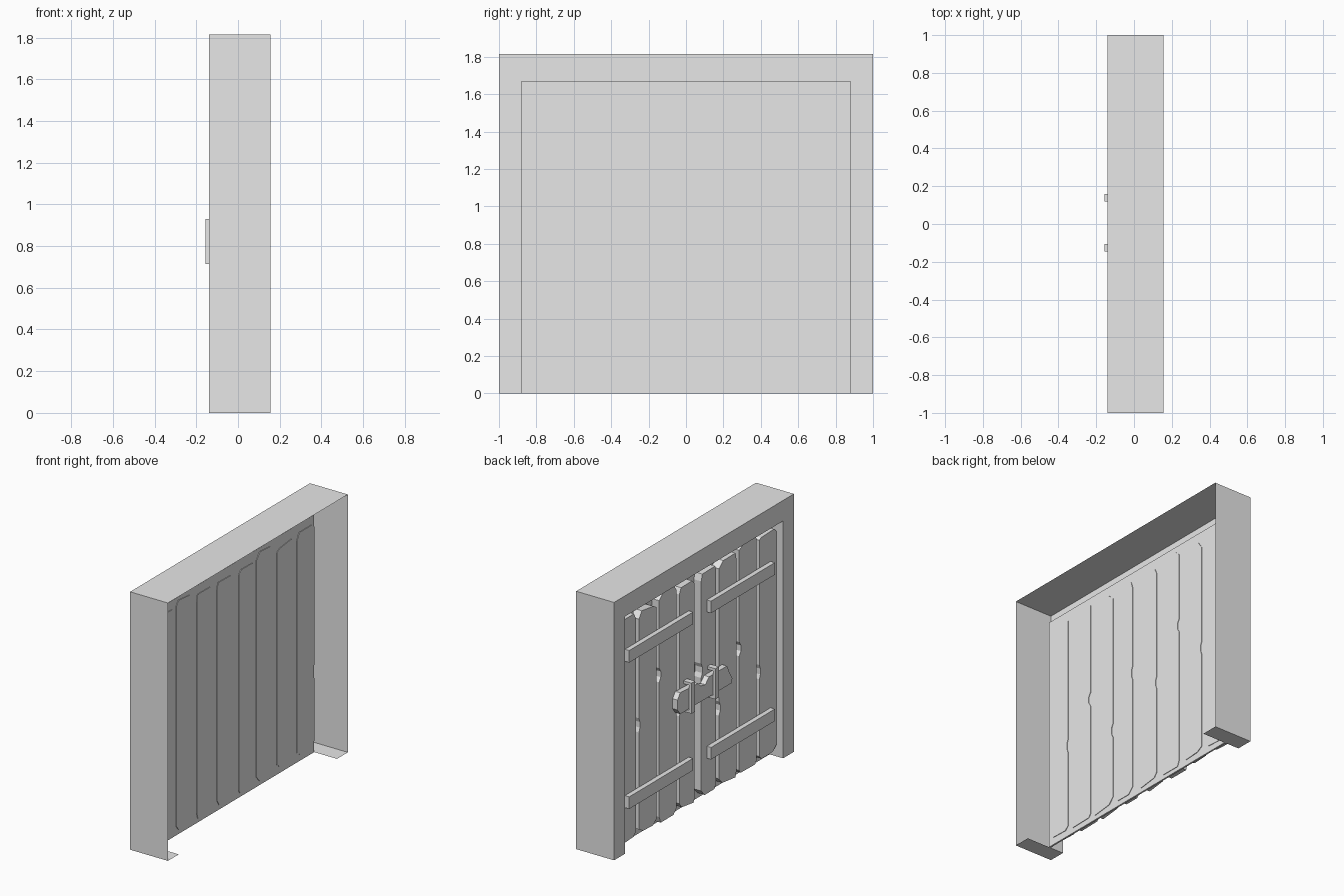
import bpy, bmesh, random

random.seed(4)
cube = bpy.data.objects.get("Cube")
if cube:
    bpy.data.objects.remove(cube, do_unlink=True)

grey = bpy.data.materials.new("plain grey")
grey.use_nodes = True
grey.diffuse_color = (0.8, 0.8, 0.8, 1)
grey.node_tree.nodes["Principled BSDF"].inputs["Base Color"].default_value = (0.8, 0.8, 0.8, 1)

FRONT, BACK = -0.14, 0.155      # frame depth along x
PANEL = -0.023                  # back plane of the doors
W, H = 0.88, 1.67               # opening half width and height
TOP = 1.815


def finish(name, bm):
    mesh = bpy.data.meshes.new(name)
    bm.to_mesh(mesh)
    bm.free()
    mesh.materials.append(grey)
    obj = bpy.data.objects.new(name, mesh)
    bpy.context.collection.objects.link(obj)
    return obj


def prism(name, outline, x0, x1):
    """Extrude a (y, z) outline from x0 to x1."""
    bm = bmesh.new()
    face = bm.faces.new([bm.verts.new((x0, y, z)) for y, z in outline])
    out = bmesh.ops.extrude_face_region(bm, geom=[face])
    moved = [v for v in out["geom"] if isinstance(v, bmesh.types.BMVert)]
    bmesh.ops.translate(bm, verts=moved, vec=(x1 - x0, 0, 0))
    bmesh.ops.recalc_face_normals(bm, faces=bm.faces)
    return finish(name, bm)


def box(name, y0, y1, z0, z1, x0, x1):
    return prism(name, [(y0, z0), (y1, z0), (y1, z1), (y0, z1)], x0, x1)


# Frame: a thin shell, open at the rear, with posts closed underneath
outer = [(-1, 0), (-1, TOP), (1, TOP), (1, 0)]
inner = [(-W, 0), (-W, H), (W, H), (W, 0)]
bm = bmesh.new()


def ring(outline, x):
    return [bm.verts.new((x, y, z)) for y, z in outline]


rows = [ring(outer, BACK), ring(outer, FRONT), ring(inner, FRONT), ring(inner, PANEL)]
for a, b in zip(rows, rows[1:]):
    for i in range(3):
        bm.faces.new((a[i], a[i + 1], b[i + 1], b[i]))
for s, i in ((-1, 0), (1, 3)):
    inside = bm.verts.new((BACK, s * W, 0))
    bm.faces.new((rows[0][i], rows[1][i], rows[2][i], inside))
bmesh.ops.recalc_face_normals(bm, faces=bm.faces)
finish("frame", bm)

# Backing panel behind the planks
box("backing_panel", -W, W, 0, H, PANEL - 0.012, PANEL)


# Worn planks: clipped corners and a chip in one long edge
def plank(name, y0, y1):
    def r(a, b):
        return random.uniform(a, b)
    z0, z1 = r(0.02, 0.06), r(1.59, 1.64)
    chip = r(0.45, 1.2)
    d = r(0.01, 0.02)
    outline = [(y0 + r(0.01, 0.04), z0), (y1 - r(0.01, 0.05), z0 + r(-0.01, 0.02)),
               (y1, z0 + r(0.02, 0.06)),
               (y1, chip - 0.05), (y1 - d, chip - 0.02), (y1 - d, chip + 0.02), (y1, chip + 0.05),
               (y1, z1 - r(0.01, 0.05)), (y1 - r(0.01, 0.05), z1),
               (y0 + r(0.01, 0.04), z1 - r(-0.01, 0.02)), (y0, z1 - r(0.02, 0.05)),
               (y0, z0 + r(0.02, 0.05))]
    prism(name, outline, -0.092, PANEL + 0.004)


edges = [0.037, 0.22, 0.445, 0.67, W + 0.012]
for side, s in (("left", 1), ("right", -1)):
    for i in range(4):
        a = edges[i] + (0.015 if i else 0)
        b = edges[i + 1] - 0.015
        plank(f"{side}_plank_{i + 1}", min(s * a, s * b), max(s * a, s * b))

# Cross battens on both doors
for side, s in (("left", 1), ("right", -1)):
    for level, z in (("lower", 0.285), ("upper", 1.315)):
        y0, y1 = sorted((s * 0.1, s * 0.81))
        box(f"{side}_{level}_batten", y0, y1, z, z + 0.085, -0.125, -0.09)

# Locking bar with worn ends and a nick at the middle
prism("locking_bar",
      [(0.25, 0.74), (0.28, 0.78), (0.28, 0.85), (0.25, 0.89), (0.05, 0.88), (0.02, 0.85),
       (-0.03, 0.84), (-0.07, 0.88), (-0.27, 0.88), (-0.3, 0.82), (-0.33, 0.77), (-0.32, 0.74)],
      -0.13, -0.092)

# Brackets that hold the bar
for side, y in (("left", 0.14), ("right", -0.125)):
    y0, y1 = y - 0.02, y + 0.02
    box(f"{side}_bracket_plate", y0, y1, 0.715, 0.93, -0.155, -0.137)
    box(f"{side}_bracket_foot", y0, y1, 0.715, 0.735, -0.14, -0.09)
    box(f"{side}_bracket_head", y0, y1, 0.91, 0.93, -0.14, -0.09)
